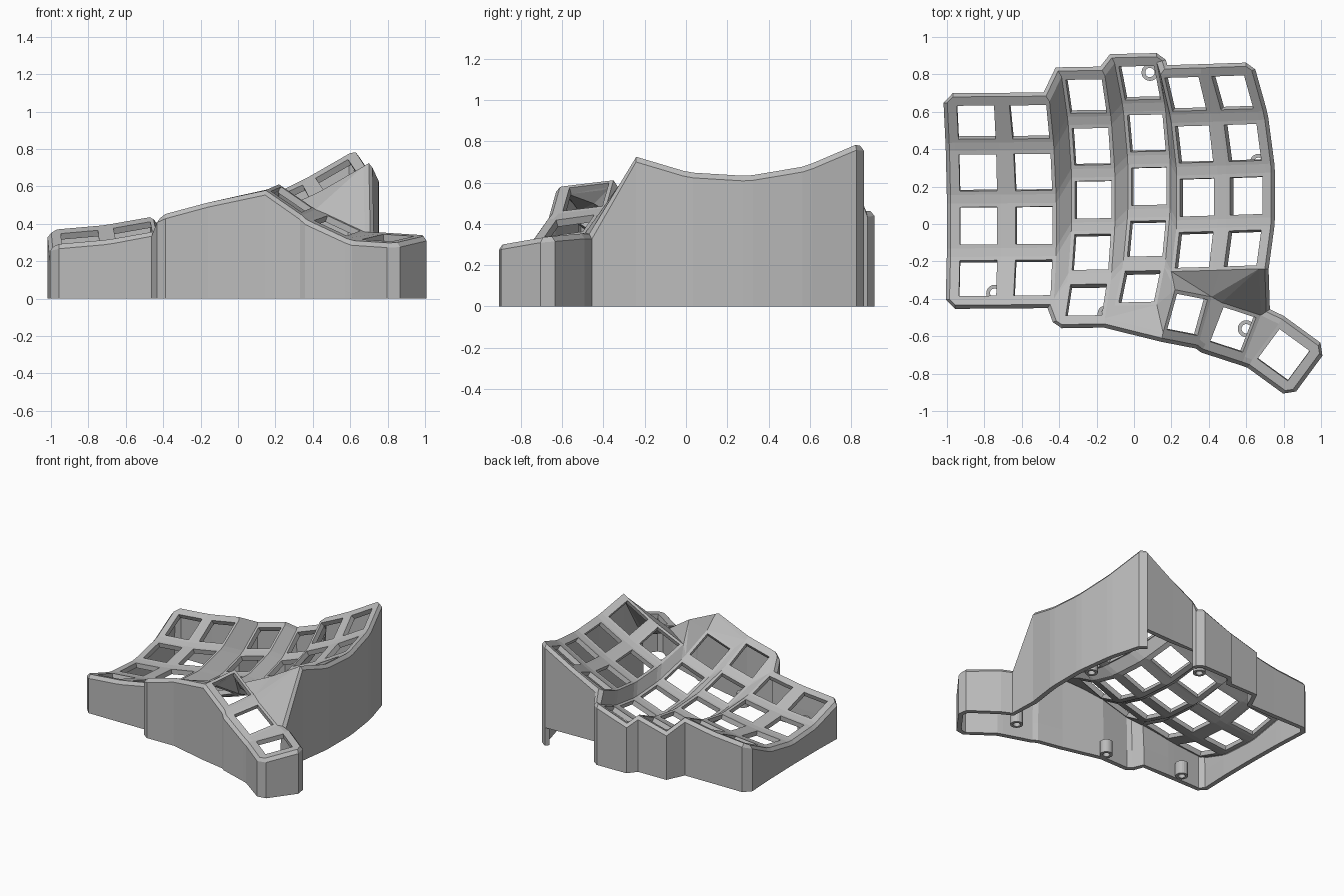
import bpy, bmesh
from math import radians
from mathutils import Matrix, Vector

old = bpy.data.objects.get("Cube")
if old:
    bpy.data.objects.remove(old)

grey = bpy.data.materials.new("matte_grey")
grey.use_nodes = True
grey.diffuse_color = (0.5, 0.5, 0.5, 1)
grey.node_tree.nodes["Principled BSDF"].inputs["Base Color"].default_value = (0.5, 0.5, 0.5, 1)

HOLE, PLATE = 0.1, 0.12          # half widths of a key hole and its frame
ROW_R, COL_R = 1.09, 3.39        # bowl radii along and across the columns
THICK, NOTCH_Z = 0.036, 0.14
FL, FR, BR, BL = range(4)
SIGNS = ((-1, -1), (1, -1), (1, 1), (-1, 1))
move = lambda x, y, z: Matrix.Translation((x, y, z))
rot = lambda deg, axis: Matrix.Rotation(radians(deg), 4, axis)


def key_matrix(col, row):
    """Place a key on the curved, tented bowl; columns run from -x to +x."""
    offset = {0: (-0.012, -0.138, 0.075), 1: (-0.008, -0.138, 0.075),
              3: (0, 0.07, -0.06)}.get(col, (0, 0, 0))
    return (move(-0.218, 0.13, 0.225) @ rot(-3.5, 'X') @ rot(-15, 'Y') @ move(*offset)
            @ move(0, 0, COL_R) @ rot(-5 * (col - 2), 'Y') @ move(0, 0, -COL_R)
            @ move(0, 0, ROW_R) @ rot(15 * (2 - row), 'X') @ move(0, 0, -ROW_R))


def thumb_matrix(x, y, z, turn, slope, pitch):
    return move(x, y, z) @ rot(turn, 'Z') @ rot(slope, 'Y') @ rot(pitch, 'X')


ROWS = (4, 4, 5, 5, 4, 4)
mats = {(c, r): key_matrix(c, r) for c in range(6) for r in range(ROWS[c])}
mats["t1"] = thumb_matrix(0.285, -0.485, 0.53, -11, 34, 8)
mats["t2"] = thumb_matrix(0.53, -0.565, 0.39, -18, 24, 8)
mats["t3"] = thumb_matrix(0.80, -0.70, 0.325, -36, 3, 8)

bm = bmesh.new()
normals = {}


def sheet(*verts):
    """Add one top face, always facing up."""
    f = bm.faces.new(verts)
    f.normal_update()
    if f.normal.z < 0:
        f.normal_flip()


# Key frames, each a square ring around an open hole
K = {}
for name, m in mats.items():
    outer = [bm.verts.new(m @ Vector((sx * PLATE, sy * PLATE, 0))) for sx, sy in SIGNS]
    inner = [bm.verts.new(m @ Vector((sx * HOLE, sy * HOLE, 0))) for sx, sy in SIGNS]
    K[name] = outer
    for v in outer:
        normals[v] = m.to_3x3() @ Vector((0, 0, 1))
    for i in range(4):
        j = (i + 1) % 4
        sheet(outer[i], outer[j], inner[j], inner[i])

# Webs between neighbouring keys
for c, r in [k for k in K if isinstance(k, tuple)]:
    a, below, right, diag = (K.get(k) for k in ((c, r), (c, r + 1), (c + 1, r), (c + 1, r + 1)))
    if below:
        sheet(below[BL], below[BR], a[FR], a[FL])
    if right:
        sheet(a[FR], right[FL], right[BL], a[BR])
    if below and right and diag:
        sheet(below[BR], diag[BL], right[FL], a[FR])

# Webs at the uneven column ends and around the thumb keys
b3, c3, c4, d3, d4, e3, f3 = (K[k] for k in ((1, 3), (2, 3), (2, 4), (3, 3), (3, 4), (4, 3), (5, 3)))
t1, t2, t3 = K["t1"], K["t2"], K["t3"]
for tri in (
    (b3[FR], c4[BL], c3[FL]), (b3[FR], c4[FL], c4[BL]),
    (d3[FR], d4[BR], e3[FL]), (d4[BR], t1[BL], e3[FL]),
    (d4[BR], d4[FR], t1[BL]), (d4[FR], t1[FL], t1[BL]),
    (c4[FR], t1[FL], d4[FR]), (c4[FR], d4[FR], d4[FL]),
    (e3[FL], t1[BL], t1[BR]), (e3[FL], t1[BR], e3[FR]),
    (e3[FR], t1[BR], f3[FL]), (f3[FL], t1[BR], f3[FR]),
    (t1[BR], t2[BL], f3[FR]), (t2[BL], t2[BR], f3[FR]),
    (t1[FR], t2[FL], t2[BL], t1[BR]), (t2[FR], t3[FL], t3[BL], t2[BR]),
):
    sheet(*tri)

# Outline of the top sheet, counter-clockwise
loop = [K[0, 3][FL], K[0, 3][FR], b3[FL], b3[FR], c4[FL], c4[FR]]
for t in (t1, t2, t3):
    loop += [t[FL], t[FR]]
loop += [t3[BR], t3[BL], t2[BR]]
for r in (3, 2, 1, 0):
    loop += [K[5, r][FR], K[5, r][BR]]
for c in (5, 4, 3, 2, 1, 0):
    loop += ([] if c == 5 else [K[c, 0][BR]]) + [K[c, 0][BL]]
for r in (0, 1, 2, 3):
    loop += ([] if r == 0 else [K[0, r][BL]]) + ([] if r == 3 else [K[0, r][FL]])


def edge_normal(a, b):
    d = b.co - a.co
    return Vector((d.y, -d.x, 0)).normalized()


def drop(v, d):
    """Points from the rim, over the chamfer, down the wall to the floor."""
    n = normals[v]
    tilt = max(-0.7, min(0.7, -(n.x * d.x + n.y * d.y) / n.z))
    top = v.co + d * 0.03 + Vector((0, 0, tilt * 0.03))
    side = v.co + d * 0.05 + Vector((0, 0, tilt * 0.03 - 0.025))
    pts = [top, side, Vector((side.x, side.y, NOTCH_Z)), Vector((side.x, side.y, 0))]
    return [v] + [bm.verts.new(p) for p in pts]


# Rim and walls; sharp outer corners get a bevel strip
chains = []
for i, v in enumerate(loop):
    n1 = edge_normal(loop[i - 1], v)
    n2 = edge_normal(v, loop[(i + 1) % len(loop)])
    if n1.dot(n2) < 0.4 and n1.cross(n2).z > 0:
        chains += [drop(v, n1), drop(v, n2)]
    else:
        mid = (n1 + n2).normalized()
        chains.append(drop(v, mid / max(0.7, mid.dot(n1))))

notch = {K[5, 0][BL], K[4, 0][BR]}
for i, a in enumerate(chains):
    b = chains[(i + 1) % len(chains)]
    open_below = a[0] in notch or b[0] in notch
    open_below = open_below and a[0] is not b[0]
    for k in range(4):
        if k == 3 and open_below:
            continue
        if a[k] is b[k]:
            bm.faces.new((a[k], a[k + 1], b[k + 1]))
        else:
            bm.faces.new((b[k], a[k], a[k + 1], b[k + 1]))


def add_object(name, mesh_bm):
    mesh = bpy.data.meshes.new(name)
    mesh_bm.to_mesh(mesh)
    mesh_bm.free()
    mesh.materials.append(grey)
    ob = bpy.data.objects.new(name, mesh)
    bpy.context.collection.objects.link(ob)
    return ob


case = add_object("keyboard_case", bm)
shell = case.modifiers.new("shell", 'SOLIDIFY')
shell.thickness = THICK
shell.offset = -1

# Hollow screw posts inside the walls
for i, (x, y) in enumerate(((0.085, 0.81), (0.665, 0.33), (-0.745, -0.37), (-0.15, -0.48), (0.6, -0.56))):
    pb = bmesh.new()
    rings = []
    for radius, z in ((0.025, 0.1), (0.025, 0), (0.045, 0), (0.045, 0.1)):
        rings.append(bmesh.ops.create_circle(pb, segments=20, radius=radius,
                                             matrix=move(x, y, z))["verts"])
    for k in range(4):
        lo, hi = rings[k], rings[(k + 1) % 4]
        for s in range(20):
            t = (s + 1) % 20
            pb.faces.new((lo[s], lo[t], hi[t], hi[s]))
    bmesh.ops.recalc_face_normals(pb, faces=pb.faces)
    add_object(f"screw_post_{i + 1}", pb)
